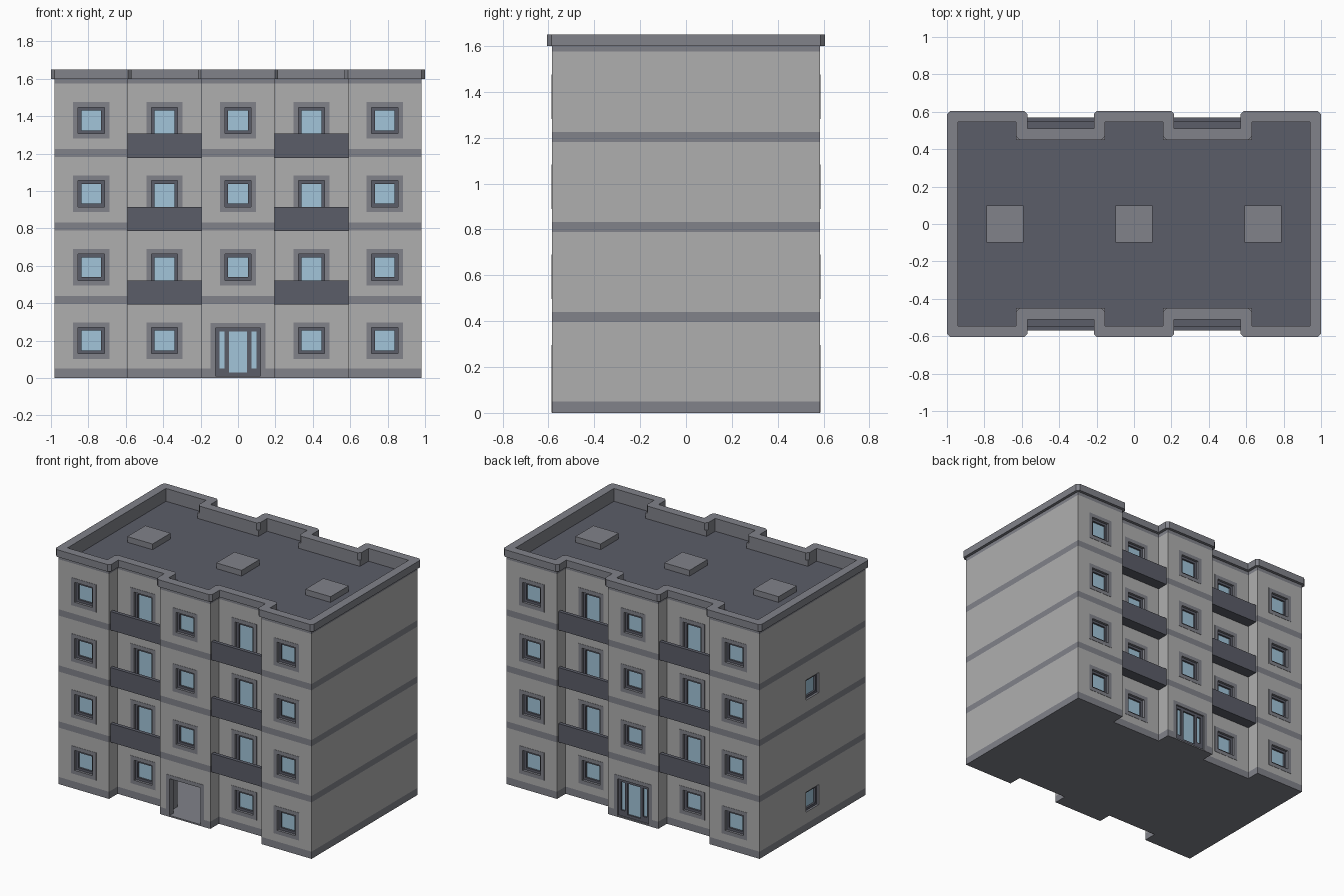
import bpy, bmesh
from mathutils import Vector

if "Cube" in bpy.data.objects:
    bpy.data.objects.remove(bpy.data.objects["Cube"])

def material(name, rgb):
    m = bpy.data.materials.new(name)
    m.diffuse_color = (*rgb, 1)
    m.use_nodes = True
    m.node_tree.nodes["Principled BSDF"].inputs["Base Color"].default_value = m.diffuse_color
    return m

WALL = material("plaster", (0.43, 0.43, 0.43))
TRIM = material("trim", (0.22, 0.225, 0.255))
DARK = material("slate", (0.105, 0.11, 0.14))
GLASS = material("glass", (0.36, 0.56, 0.70))

def finish(name, bm, *mats):
    bmesh.ops.recalc_face_normals(bm, faces=bm.faces)
    me = bpy.data.meshes.new(name)
    bm.to_mesh(me)
    bm.free()
    for m in mats:
        me.materials.append(m)
    ob = bpy.data.objects.new(name, me)
    bpy.context.collection.objects.link(ob)
    return ob

def box(bm, x0, x1, y0, y1, z0, z1):
    x0, x1 = sorted((x0, x1))
    y0, y1 = sorted((y0, y1))
    vs = bmesh.ops.create_cube(bm, size=1)["verts"]
    for v in vs:
        v.co = (x0 + (v.co.x + .5) * (x1 - x0), y0 + (v.co.y + .5) * (y1 - y0),
                z0 + (v.co.z + .5) * (z1 - z0))

def outline(d, cham=0.0):
    """Plan outline moved inward by d; cham clips outward-going corners."""
    X, Y, R, a, b = .98 - d, .585 - d, .49 - d, .59 + d, .195 - d
    half = [(X, -Y), (X, Y), (a, Y), (a, R), (b, R), (b, Y)]
    half = half[1:] + [(-x, y) for x, y in reversed(half[1:])]
    pts = [Vector(p) for p in half] + [Vector((-x, -y)) for x, y in half]
    out = []
    for i, p in enumerate(pts):
        u = (p - pts[i - 1]).normalized()
        v = (pts[(i + 1) % len(pts)] - p).normalized()
        convex = u.x * v.y - u.y * v.x > 0
        c = cham if convex == (d < 0) else 0
        out += [p - u * c, p + v * c]
    return out

def ring(name, zs, outer, inner, mats, odd=0):
    """Hollow wall between two outlines; odd-numbered levels take slot `odd`."""
    bm = bmesh.new()
    grid = lambda pts, hs: [[bm.verts.new((p.x, p.y, z)) for p in pts] for z in hs]
    o, n = grid(outer, zs), grid(inner, (zs[0], zs[-1]))
    def strip(A, B, slot=0):
        for i in range(len(A)):
            j = (i + 1) % len(A)
            bm.faces.new((A[i], A[j], B[j], B[i])).material_index = slot
    for k in range(len(zs) - 1):
        strip(o[k], o[k + 1], odd if k % 2 else 0)
    strip(n[0], n[1])
    strip(o[0], n[0])
    strip(o[-1], n[1])
    bmesh.ops.remove_doubles(bm, verts=bm.verts, dist=1e-5)
    return finish(name, bm, *mats)

def slab(name, d, z0, z1, mat):
    bm = bmesh.new()
    f = bm.faces.new([bm.verts.new((p.x, p.y, z0)) for p in outline(d)])
    r = bmesh.ops.extrude_face_region(bm, geom=[f])
    for v in r["geom"]:
        if isinstance(v, bmesh.types.BMVert):
            v.co.z = z1
    bmesh.ops.remove_doubles(bm, verts=bm.verts, dist=1e-5)
    return finish(name, bm, mat)

# Hollow shell with flush storey bands, floor, roof and overhanging parapet
STOREY = .3925
levels = [.01, .05]
for i in range(1, 4):
    levels += [STOREY * i + .003, STOREY * i + .047]
levels += [1.575, 1.6]
walls = ring("walls", levels, outline(0), outline(.04), (TRIM, WALL), 1)
slab("floor", 0, 0, .01, TRIM)
slab("roof", .03, 1.53, 1.56, DARK)
ring("parapet", [1.6, 1.65], outline(-.02, .018), outline(.04, .018), (TRIM,))
bm = bmesh.new()
for x in (-.69, 0, .69):
    box(bm, x - .098, x + .098, -.1, .1, 1.55, 1.6)
finish("roof_hatches", bm, TRIM)

# Openings: cutters, surrounds, frames and panes gathered as they are placed
cut, trim, frames, panes, balcony = (bmesh.new() for _ in range(5))

def border(bm, x, hw, z0, z1, t, ya, yb, sill=True):
    """Rectangular border of thickness t lying inside the given opening."""
    box(bm, x - hw, x - hw + t, ya, yb, z0, z1)
    box(bm, x + hw - t, x + hw, ya, yb, z0, z1)
    box(bm, x - hw + t, x + hw - t, ya, yb, z1 - t, z1)
    if sill:
        box(bm, x - hw + t, x + hw - t, ya, yb, z0, z0 + t)

def window(x, y, s, z0, z1, full):
    box(cut, x - .07, x + .07, s * (y - .06), s * (y + .03), z0, z1)
    border(trim, x, .097, z0 - (.027 if full else 0), z1 + .027, .027,
           s * (y - .005), s * (y + .002), full)
    border(frames, x, .07, z0, z1, .017, s * (y - .04), s * (y - .015))
    box(panes, x - .054, x + .054, s * (y - .036), s * (y - .028), z0 + .016, z1 - .016)

for s in (-1, 1):
    for floor in range(4):
        zc = .2 + STOREY * floor
        for bay in range(-2, 3):
            if bay == 0 and floor == 0:
                continue
            recessed = abs(bay) == 1
            tall = recessed and floor > 0
            window(bay * .3925, .49 if recessed else .585, s,
                   zc - (.15 if tall else .07), zc + .07, not tall)
            if tall:
                x, z = bay * .3925, STOREY * floor
                box(balcony, x - .197, x + .197, s * .545, s * .57, z, z + .13)
                box(balcony, x - .197, x + .197, s * .485, s * .545, z, z + .02)
    # Entrance opening and surround on both long sides
    box(cut, -.12, .12, s * .52, s * .62, -.02, .268)
    border(trim, 0, .146, 0.001, .294, .026, s * .58, s * .587, False)

# Glazed entrance at the back only; the front doorway is open
border(frames, 0, .12, .01, .268, .02, .55, .575)
for x in (-.06, .06):
    box(frames, x - .011, x + .011, .55, .575, .03, .248)
for x in (-.085, .085):
    box(frames, x - .015, x + .015, .55, .575, .03, .05)
box(panes, -.102, .102, .556, .564, .028, .25)

# Two small stair windows on the left end wall
for zc in (.2, .2 + 2 * STOREY):
    box(cut, -1.02, -.92, -.07, .07, zc - .07, zc + .07)
    for k in (-1, 1):
        box(frames, -.965, -.94, k * .053, k * .07, zc - .07, zc + .07)
        box(frames, -.965, -.94, -.053, .053, zc + k * .053, zc + k * .07)
    box(panes, -.952, -.944, -.054, .054, zc - .054, zc + .054)

cutter = finish("opening_cutter", cut)
cutter.hide_render = True
cutter.hide_set(True)
mod = walls.modifiers.new("openings", "BOOLEAN")
mod.operation, mod.solver, mod.object = "DIFFERENCE", "EXACT", cutter
finish("window_surrounds", trim, TRIM)
finish("window_frames", frames, DARK)
finish("window_panes", panes, GLASS)
finish("balconies", balcony, DARK)
